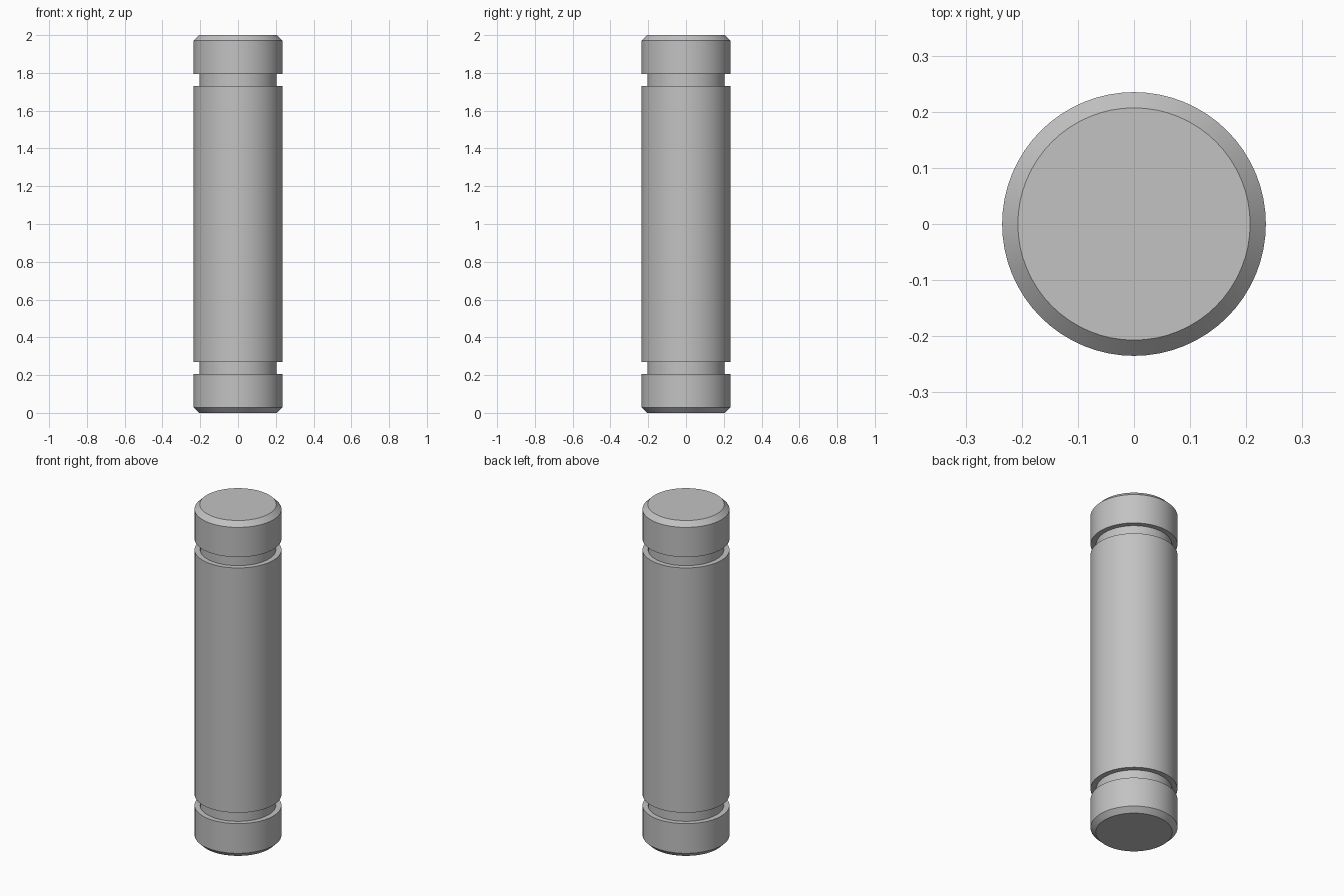
import bpy
import bmesh
from math import cos, sin, tau, radians

cube = bpy.data.objects.get("Cube")
if cube:
    bpy.data.objects.remove(cube, do_unlink=True)

SEGMENTS = 64
HEIGHT = 2.0
RADIUS = 0.235
CHAMFER = 0.028
GROOVE_RADIUS = 0.205
GROOVE_LOW, GROOVE_HIGH = 0.205, 0.27

# Plain grey metal
steel = bpy.data.materials.new("grey_steel")
steel.use_nodes = True
grey = (0.54, 0.54, 0.54, 1.0)
steel.diffuse_color = grey
steel.node_tree.nodes["Principled BSDF"].inputs["Base Color"].default_value = grey

# Lower half profile (radius, height), mirrored for the upper half
lower = [
    (RADIUS - CHAMFER, 0.0),
    (RADIUS, CHAMFER),
    (RADIUS, GROOVE_LOW),
    (GROOVE_RADIUS, GROOVE_LOW),
    (GROOVE_RADIUS, GROOVE_HIGH),
    (RADIUS, GROOVE_HIGH),
]
profile = lower + [(r, HEIGHT - z) for r, z in reversed(lower)]

# Turn the profile into a solid pin with two retaining grooves
bm = bmesh.new()
angles = [tau * i / SEGMENTS for i in range(SEGMENTS)]
rings = [[bm.verts.new((r * cos(a), r * sin(a), z)) for a in angles]
         for r, z in profile]
for below, above in zip(rings, rings[1:]):
    for i in range(SEGMENTS):
        j = (i + 1) % SEGMENTS
        bm.faces.new((below[i], below[j], above[j], above[i]))
bm.faces.new(rings[0][::-1])
bm.faces.new(rings[-1])

mesh = bpy.data.meshes.new("grooved_pin")
bm.to_mesh(mesh)
bm.free()
mesh.materials.append(steel)
pin = bpy.data.objects.new("grooved_pin", mesh)
bpy.context.collection.objects.link(pin)

# Smooth round walls, crisp chamfers and groove edges
bpy.ops.object.select_all(action="DESELECT")
pin.select_set(True)
bpy.context.view_layer.objects.active = pin
bpy.ops.object.shade_smooth_by_angle(angle=radians(30))
